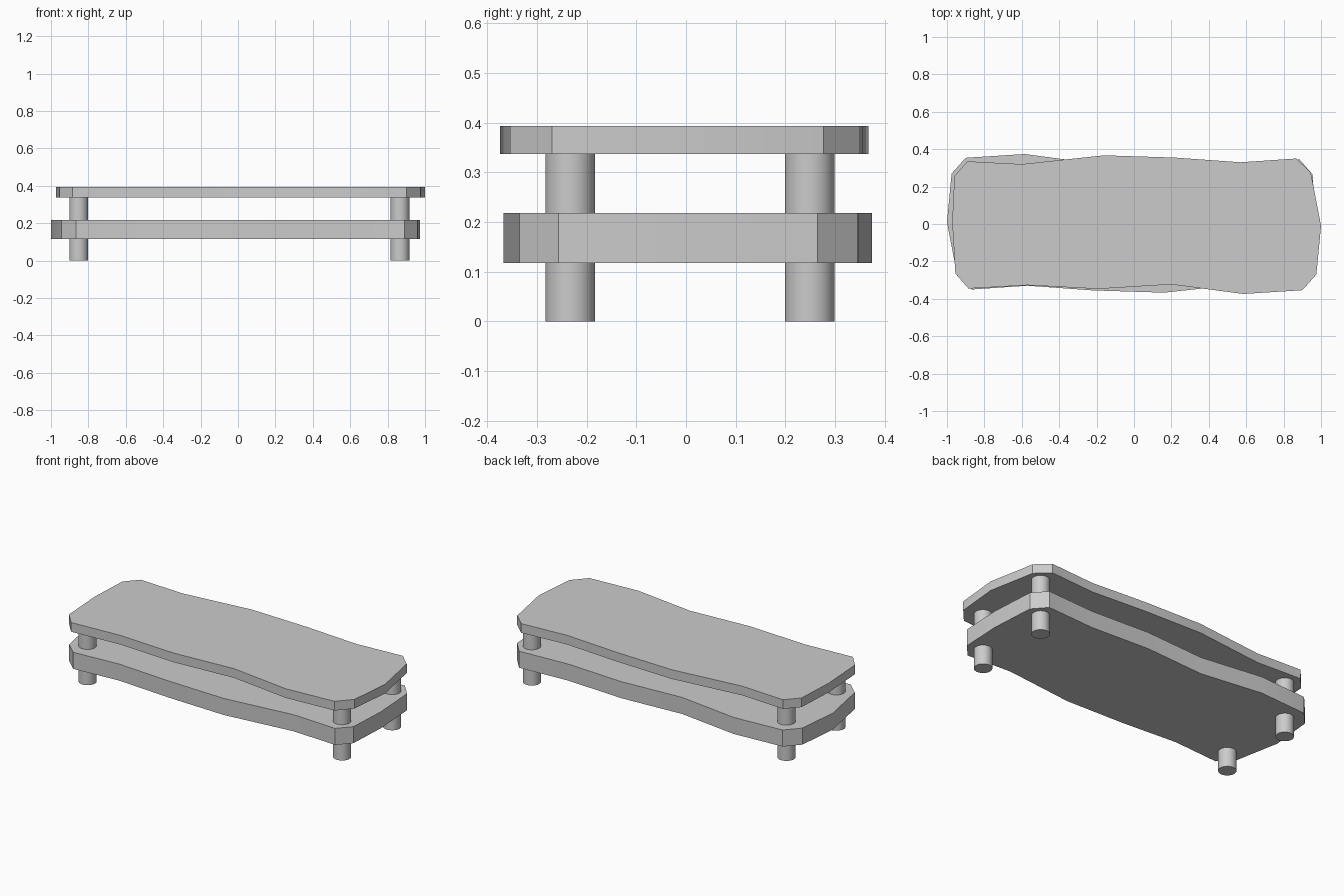
import bpy, bmesh
from math import radians

if "Cube" in bpy.data.objects:
    bpy.data.objects.remove(bpy.data.objects["Cube"])

# Wavy, chamfered outline shared by both slabs (counter-clockwise)
OUTLINE = [
    (-0.885, -0.345), (-0.57, -0.327), (-0.19, -0.347), (0.20, -0.323),
    (0.585, -0.374), (0.90, -0.354), (0.975, -0.27), (1.0, -0.01),
    (0.945, 0.277), (0.867, 0.35), (0.57, 0.33), (0.22, 0.355),
    (-0.16, 0.367), (-0.60, 0.32), (-0.89, 0.335), (-0.96, 0.257),
    (-0.972, 0.01), (-0.955, -0.265),
]


def finish(bm, name):
    bmesh.ops.recalc_face_normals(bm, faces=bm.faces)
    mesh = bpy.data.meshes.new(name)
    bm.to_mesh(mesh)
    bm.free()
    obj = bpy.data.objects.new(name, mesh)
    bpy.context.collection.objects.link(obj)
    bpy.ops.object.select_all(action='DESELECT')
    obj.select_set(True)
    bpy.context.view_layer.objects.active = obj
    bpy.ops.object.shade_smooth_by_angle(angle=radians(30))
    return obj


def slab(name, z0, z1, turn=1):
    bm = bmesh.new()
    face = bm.faces.new([bm.verts.new((turn * x, turn * y, z0)) for x, y in OUTLINE])
    ext = bmesh.ops.extrude_face_region(bm, geom=[face], use_keep_orig=True)
    top = [v for v in ext["geom"] if isinstance(v, bmesh.types.BMVert)]
    bmesh.ops.translate(bm, verts=top, vec=(0, 0, z1 - z0))
    return finish(bm, name)


def post(name, x, y, z0, z1):
    bm = bmesh.new()
    bmesh.ops.create_cone(bm, cap_ends=True, segments=32, radius1=0.05,
                          radius2=0.05, depth=z1 - z0)
    bmesh.ops.translate(bm, verts=bm.verts, vec=(x, y, (z0 + z1) / 2))
    return finish(bm, name)


# Slabs: the lower one is thicker and turned half way round
slab("lower_slab", 0.117, 0.218, -1)
slab("upper_slab", 0.337, 0.393)

# Feet below the lower slab and posts between the slabs
for side, x in (("left", -0.852), ("right", 0.866)):
    for end, y in (("front", -0.233), ("back", 0.249)):
        post(f"{end}_{side}_foot", x, y, 0.0, 0.117)
        post(f"{end}_{side}_post", x, y, 0.218, 0.337)
